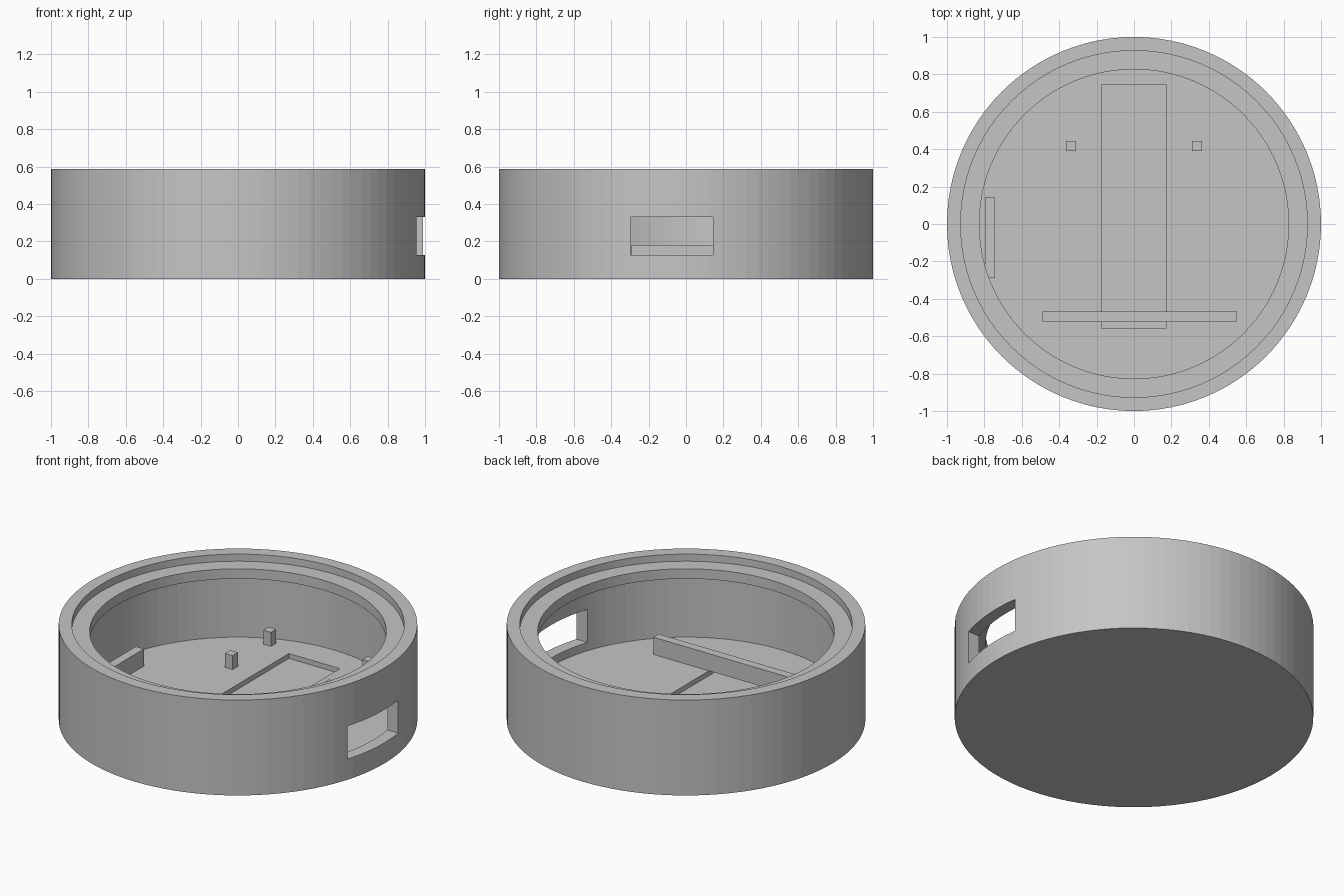
import bpy, bmesh
from mathutils import Matrix, Vector
from math import tau

if "Cube" in bpy.data.objects:
    bpy.data.objects.remove(bpy.data.objects["Cube"])

SEGMENTS = 96
FLOOR = 0.076
HEIGHT = 0.587

grey = bpy.data.materials.new("light grey plastic")
grey.use_nodes = True
colour = (0.56, 0.56, 0.56, 1)
grey.diffuse_color = colour
grey.node_tree.nodes["Principled BSDF"].inputs["Base Color"].default_value = colour


def add_object(name, bm):
    bmesh.ops.recalc_face_normals(bm, faces=bm.faces)
    mesh = bpy.data.meshes.new(name)
    bm.to_mesh(mesh)
    bm.free()
    mesh.materials.append(grey)
    obj = bpy.data.objects.new(name, mesh)
    bpy.context.scene.collection.objects.link(obj)
    return obj


def box(name, low, high):
    low, high = Vector(low), Vector(high)
    bm = bmesh.new()
    matrix = Matrix.Translation((low + high) / 2) @ Matrix.Diagonal((*(high - low), 1))
    bmesh.ops.create_cube(bm, size=1, matrix=matrix)
    return add_object(name, bm)


def lathe(name, profile):
    bm = bmesh.new()
    verts = [bm.verts.new((r, 0, z)) for r, z in profile]
    edges = [bm.edges.new(pair) for pair in zip(verts, verts[1:])]
    bmesh.ops.spin(bm, geom=verts + edges, axis=(0, 0, 1), cent=(0, 0, 0),
                   angle=tau, steps=SEGMENTS, use_merge=True)
    bmesh.ops.remove_doubles(bm, verts=bm.verts, dist=0.0001)
    # Join the centre fans into single round faces
    bmesh.ops.dissolve_limit(bm, angle_limit=0.001, verts=bm.verts, edges=bm.edges)
    return add_object(name, bm)


def cut(target, cutter):
    cutter.hide_render = True
    mod = target.modifiers.new("cut", "BOOLEAN")
    mod.operation = "DIFFERENCE"
    mod.solver = "EXACT"
    mod.object = cutter
    bpy.context.view_layer.objects.active = target
    bpy.ops.object.modifier_apply(modifier=mod.name)
    bpy.data.objects.remove(cutter)


# Round housing with a stepped rim and an inward ledge
housing = lathe("housing", [
    (0, 0), (1, 0), (1, HEIGHT), (0.927, HEIGHT), (0.927, 0.543),
    (0.827, 0.543), (0.827, 0.482), (0.927, 0.482), (0.927, FLOOR), (0, FLOOR)])

# Side port and shallow floor recess
cut(housing, box("port_cutter", (0.8, -0.297, 0.127), (1.2, 0.145, 0.33)))
cut(housing, box("recess_cutter", (-0.175, -0.56, FLOOR - 0.03), (0.172, 0.745, 0.2)))

# Retaining walls on the floor
box("cross_wall", (-0.49, -0.52, FLOOR), (0.55, -0.468, 0.182))
box("side_wall", (-0.797, -0.29, FLOOR), (-0.742, 0.145, 0.182))

# Four square locating pegs
for side, x in (("right", -0.337), ("left", 0.337)):
    for row, y in (("front", 0.417), ("rear", 0.79)):
        box(f"{row}_{side}_peg", (x - 0.026, y - 0.026, FLOOR),
            (x + 0.026, y + 0.026, 0.162))
